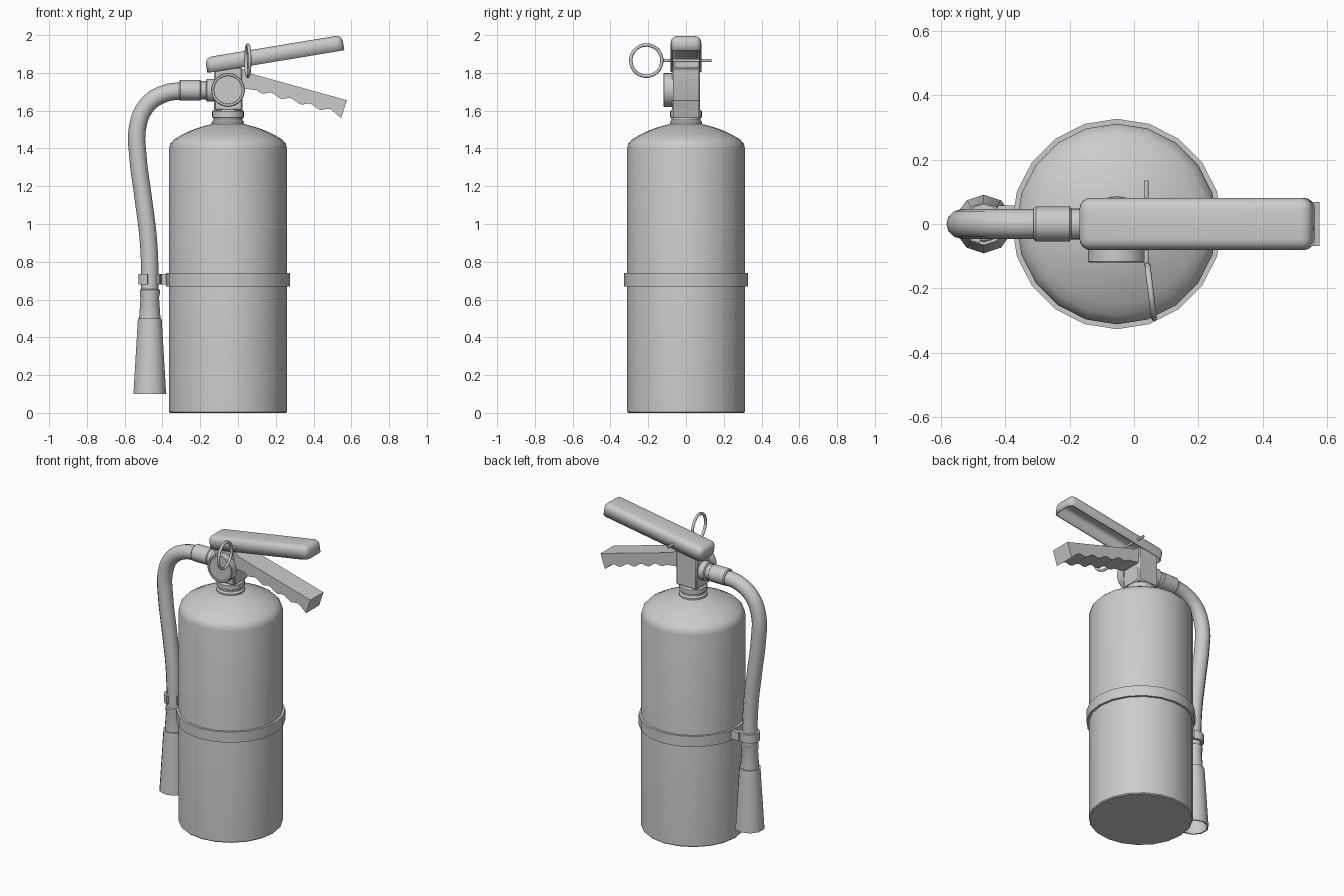
import bpy, bmesh
from math import sin, cos, pi, radians, atan2
from mathutils import Matrix, Vector

if "Cube" in bpy.data.objects:
    bpy.data.objects.remove(bpy.data.objects["Cube"])

CX = -0.053          # tank axis
HX = -0.467          # nozzle axis


def finish(name, bm, angle=40):
    bmesh.ops.remove_doubles(bm, verts=bm.verts, dist=1e-5)
    bmesh.ops.recalc_face_normals(bm, faces=bm.faces)
    me = bpy.data.meshes.new(name)
    bm.to_mesh(me)
    bm.free()
    ob = bpy.data.objects.new(name, me)
    bpy.context.collection.objects.link(ob)
    smooth(ob, angle)
    return ob


def smooth(ob, angle=40):
    bpy.ops.object.select_all(action='DESELECT')
    ob.select_set(True)
    bpy.context.view_layer.objects.active = ob
    bpy.ops.object.shade_smooth_by_angle(angle=radians(angle))


def lathe(name, profile, n, matrix, closed=False):
    """Revolve (radius, height) points around local z."""
    bm = bmesh.new()
    rings = [[bm.verts.new((r * cos(2 * pi * i / n + pi / 2), r * sin(2 * pi * i / n + pi / 2), h))
              for i in range(n)] for r, h in profile]
    pairs = list(zip(rings, rings[1:]))
    if closed:
        pairs.append((rings[-1], rings[0]))
    for a, b in pairs:
        for i in range(n):
            j = (i + 1) % n
            bm.faces.new((a[i], a[j], b[j], b[i]))
    if not closed:
        bm.faces.new(rings[0])
        bm.faces.new(rings[-1])
    bm.transform(matrix)
    return finish(name, bm)


def prism(name, pts, a, b, axis):
    """Extrude a 2D outline from a to b along y (xz outline) or z (xy outline)."""
    bm = bmesh.new()
    place = (lambda p, t: (p[0], t, p[1])) if axis == 'y' else (lambda p, t: (p[0], p[1], t))
    lo = [bm.verts.new(place(p, a)) for p in pts]
    hi = [bm.verts.new(place(p, b)) for p in pts]
    bm.faces.new(lo)
    bm.faces.new(hi)
    for i in range(len(pts)):
        j = (i + 1) % len(pts)
        bm.faces.new((lo[i], lo[j], hi[j], hi[i]))
    return finish(name, bm)


def box(name, x0, x1, y0, y1, z0, z1):
    return prism(name, [(x0, y0), (x1, y0), (x1, y1), (x0, y1)], z0, z1, 'z')


def at(x, y, z, rot=0, axis='X'):
    return Matrix.Translation((x, y, z)) @ Matrix.Rotation(radians(rot), 4, axis)


# Tank, strap band and neck
lathe("tank", [(0.306, 0), (0.312, 0.006), (0.312, 1.40), (0.306, 1.425), (0.285, 1.449),
               (0.25, 1.469), (0.195, 1.496), (0.14, 1.515), (0.085, 1.53)], 20, at(CX, 0, 0))
lathe("strap_band", [(0.308, 0.67), (0.327, 0.67), (0.327, 0.74), (0.308, 0.74)], 20,
      at(CX, 0, 0), closed=True)
lathe("neck_collar", [(0.086, 1.51), (0.086, 1.54), (0.076, 1.55), (0.076, 1.56), (0.085, 1.565),
                      (0.085, 1.595), (0.076, 1.605)], 20, at(CX, 0, 0))

# Valve block and gauge
block = box("valve_block", -0.127, 0.023, -0.073, 0.073, 1.60, 1.83)
bev = block.modifiers.new("bevel", 'BEVEL')
bev.width = 0.008
lathe("pressure_gauge", [(0.09, 0.06), (0.09, 0.116), (0.086, 0.12), (0.076, 0.12), (0.074, 0.116)],
      20, at(CX, 0, 1.71, 90))

# Carry handle: tilted rounded channel, open underneath
L, W, T = 0.735, 0.162, 0.082
bm = bmesh.new()
bmesh.ops.create_cube(bm, size=1)
bm.transform(Matrix.Translation((L / 2, 0, T / 2)) @ Matrix.Diagonal((L, W, T, 1)))
bm.normal_update()
bmesh.ops.delete(bm, geom=[f for f in bm.faces if f.normal.z < -0.9], context='FACES')
edges = [e for e in bm.edges if len(e.link_faces) == 2]
bmesh.ops.bevel(bm, geom=edges, offset=0.035, segments=4, profile=0.5, affect='EDGES')
bm.transform(Matrix.Translation((-0.162, 0, 1.80)) @ Matrix.Rotation(-atan2(0.12, 0.725), 4, 'Y'))
handle = finish("carry_handle", bm)
# outward normals for the open shell
if max(handle.data.polygons, key=lambda p: p.area).normal.z < 0:
    handle.data.flip_normals()
sol = handle.modifiers.new("wall", 'SOLIDIFY')
sol.thickness = 0.012
sol.offset = -1

# Squeeze lever with finger grooves
N = 32
wave = []
for i in range(N + 1):
    t = i / N
    wave.append((0.51 - 0.41 * t, 1.592 + 0.116 * t + 0.009 * sin(2 * pi * 4 * t)))
prism("squeeze_lever", [(0.0, 1.82), (0.026, 1.82), (0.055, 1.80), (0.577, 1.655), (0.545, 1.56)]
      + wave + [(0.03, 1.717), (0.0, 1.717)], -0.068, 0.068, 'y')

# Safety pin and pull ring
lathe("safety_pin", [(0.008, -0.13), (0.008, 0.135)], 10, at(0.038, 0, 1.865, -90))
bpy.ops.mesh.primitive_torus_add(major_radius=0.083, minor_radius=0.009,
                                 major_segments=28, minor_segments=8)
ring = bpy.context.object
ring.name = "pull_ring"
ring.data.transform(at(0.052, -0.21, 1.865, 7, 'Z') @ Matrix.Rotation(pi / 2, 4, 'Y'))
smooth(ring, 60)

# Hose fitting on the valve's left side (local z runs toward -x)
lathe("hose_fitting", [(0.06, 0.12), (0.06, 0.165), (0.048, 0.17), (0.048, 0.195), (0.054, 0.20),
                       (0.054, 0.305), (0.048, 0.312)], 16, at(0, 0, 1.708, -90, 'Y'))

# Hose
cu = bpy.data.curves.new("hose", 'CURVE')
cu.dimensions = '3D'
cu.bevel_depth = 0.046
cu.bevel_resolution = 4
cu.resolution_u = 5
sp = cu.splines.new('BEZIER')
path = [(-0.27, 1.706), (-0.39, 1.69), (-0.485, 1.625), (-0.532, 1.51), (-0.53, 1.36),
        (-0.502, 1.14), (-0.475, 0.92), (HX, 0.75), (HX, 0.60)]
sp.bezier_points.add(len(path) - 1)
for bp, (x, z) in zip(sp.bezier_points, path):
    bp.co = (x, 0, z)
    bp.handle_left_type = bp.handle_right_type = 'AUTO'
hose = bpy.data.objects.new("hose", cu)
bpy.context.collection.objects.link(hose)
bpy.ops.object.select_all(action='DESELECT')
hose.select_set(True)
bpy.context.view_layer.objects.active = hose
bpy.ops.object.convert(target='MESH')

# Nozzle coupling and hollow horn
lathe("nozzle_coupling", [(0.056, 0.48), (0.056, 0.51), (0.049, 0.61), (0.053, 0.63), (0.053, 0.65),
                          (0.046, 0.655)], 12, at(HX, 0, 0))
lathe("discharge_horn", [(0.05, 0.50), (0.066, 0.50), (0.091, 0.10), (0.082, 0.10), (0.058, 0.47),
                         (0.02, 0.47), (0.02, 0.50)], 10, at(HX, 0, 0), closed=True)

# Hose clip: ring open at the front, tied to the band
arc = [radians(-35 + 293 * i / 16) for i in range(17)]
outline = [(HX + 0.061 * cos(a), 0.061 * sin(a)) for a in arc]
outline += [(HX + 0.046 * cos(a), 0.046 * sin(a)) for a in reversed(arc)]
prism("hose_clip", outline, 0.68, 0.735, 'z')
box("clip_arm", -0.425, -0.36, 0.03, 0.058, 0.68, 0.735)
